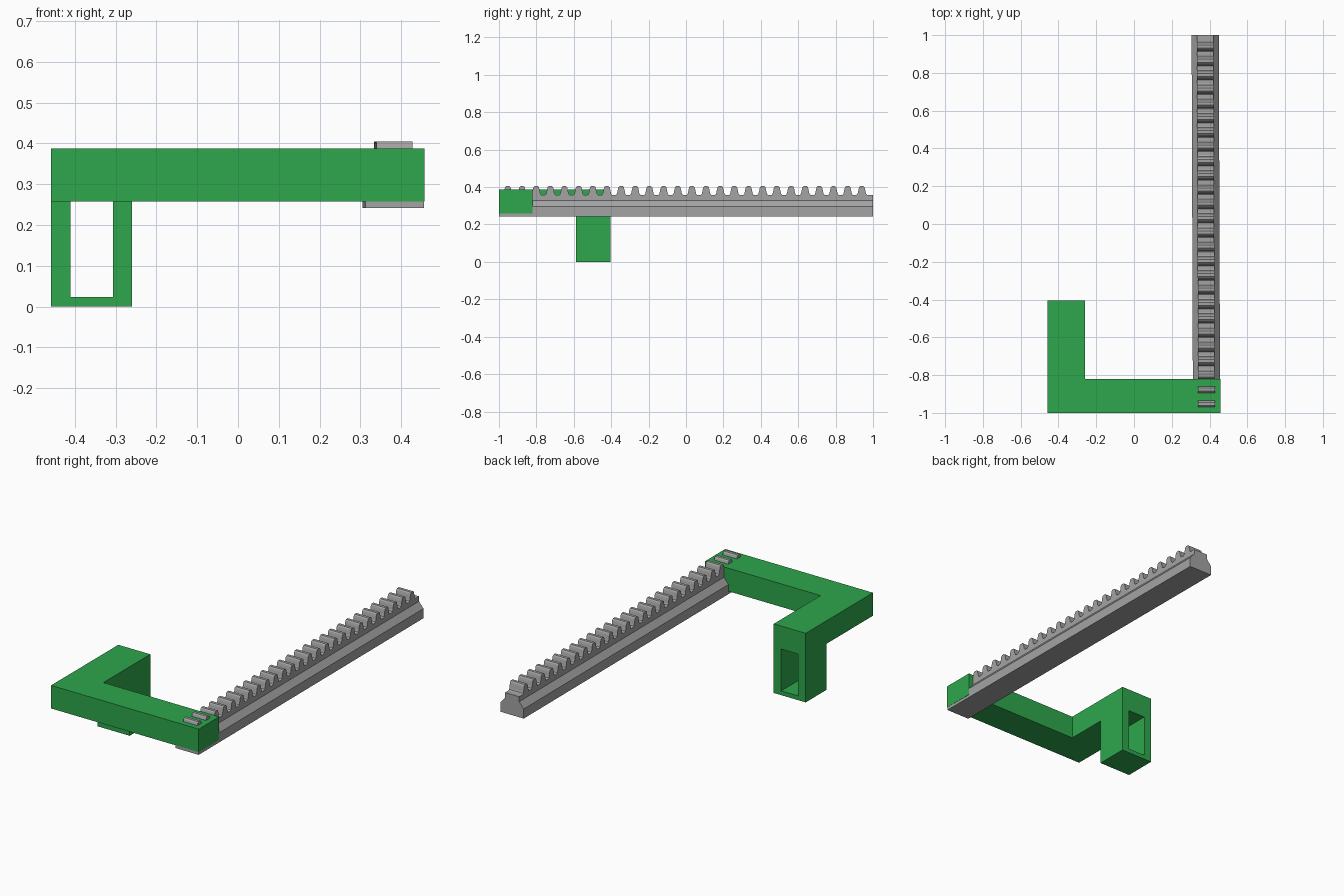
import bpy, bmesh
from mathutils import Vector

if "Cube" in bpy.data.objects:
    bpy.data.objects.remove(bpy.data.objects["Cube"])


def material(name, rgb):
    m = bpy.data.materials.new(name)
    m.diffuse_color = (*rgb, 1)
    m.use_nodes = True
    m.node_tree.nodes["Principled BSDF"].inputs["Base Color"].default_value = m.diffuse_color
    return m


green = material("green", (0.027, 0.385, 0.072))
grey = material("grey", (0.37, 0.37, 0.37))


def extrude(name, profile, place, lo, hi, mat, shift=0.0):
    """Extrude a 2D profile from lo to hi; place(u, v, w) maps it to x, y, z."""
    bm = bmesh.new()
    face = bm.faces.new([bm.verts.new(place(u, v, lo)) for u, v in profile])
    ext = bmesh.ops.extrude_face_region(bm, geom=[face])
    move = Vector(place(0, 0, hi)) - Vector(place(0, 0, lo))
    bmesh.ops.translate(bm, vec=move, verts=[
        g for g in ext["geom"] if isinstance(g, bmesh.types.BMVert)])
    for v in bm.verts:                      # slight skew along the length
        v.co.x -= shift * v.co.y
    bmesh.ops.recalc_face_normals(bm, faces=bm.faces)
    mesh = bpy.data.meshes.new(name)
    bm.to_mesh(mesh)
    bm.free()
    mesh.materials.append(mat)
    ob = bpy.data.objects.new(name, mesh)
    bpy.context.collection.objects.link(ob)
    return ob


def along_x(u, v, w): return (w, u, v)
def along_y(u, v, w): return (u, w, v)
def along_z(u, v, w): return (u, v, w)


L, R, INNER = -0.458, 0.457, -0.26
BOTTOM, TOP = 0.258, 0.387

# L-shaped bracket
extrude("bracket_arm", [(L, -1), (R, -1), (R, -0.82), (INNER, -0.82),
                        (INNER, -0.405), (L, -0.405)],
        along_z, BOTTOM, TOP, green)

# Hanging loop with a rectangular opening
extrude("bracket_loop", [(L, 0), (INNER, 0), (INNER, BOTTOM), (-0.306, BOTTOM),
                         (-0.306, 0.024), (-0.411, 0.024), (-0.411, BOTTOM), (L, BOTTOM)],
        along_y, -0.587, -0.405, green)

# Rack rail: wide foot with bevelled shoulders
SKEW = 0.0035
C = 0.3805
rail = [(0.072, 0.242), (0.072, 0.296), (0.044, 0.329)]
rail = [(C + x, z) for x, z in rail] + [(C - x, z) for x, z in reversed(rail)]
extrude("rack_rail", rail, along_y, -0.999, 1.0, grey, SKEW)

# Rack teeth: rounded tooth outline repeated along the length
PITCH, COUNT, LAST = 0.0757, 26, 0.94
tooth = [(0.030, 0.357), (0.024, 0.361), (0.021, 0.370), (0.017, 0.390),
         (0.014, 0.400), (0.008, 0.405)]
outline = [(-0.999, 0.329), (-0.999, 0.357)]
for i in range(COUNT):
    y = LAST - PITCH * (COUNT - 1 - i)
    outline += [(y - d, z) for d, z in tooth]
    outline += [(y + d, z) for d, z in reversed(tooth)]
outline += [(1.0, 0.357), (1.0, 0.329)]
extrude("rack_teeth", outline, along_x, C - 0.044, C + 0.044, grey, SKEW)
